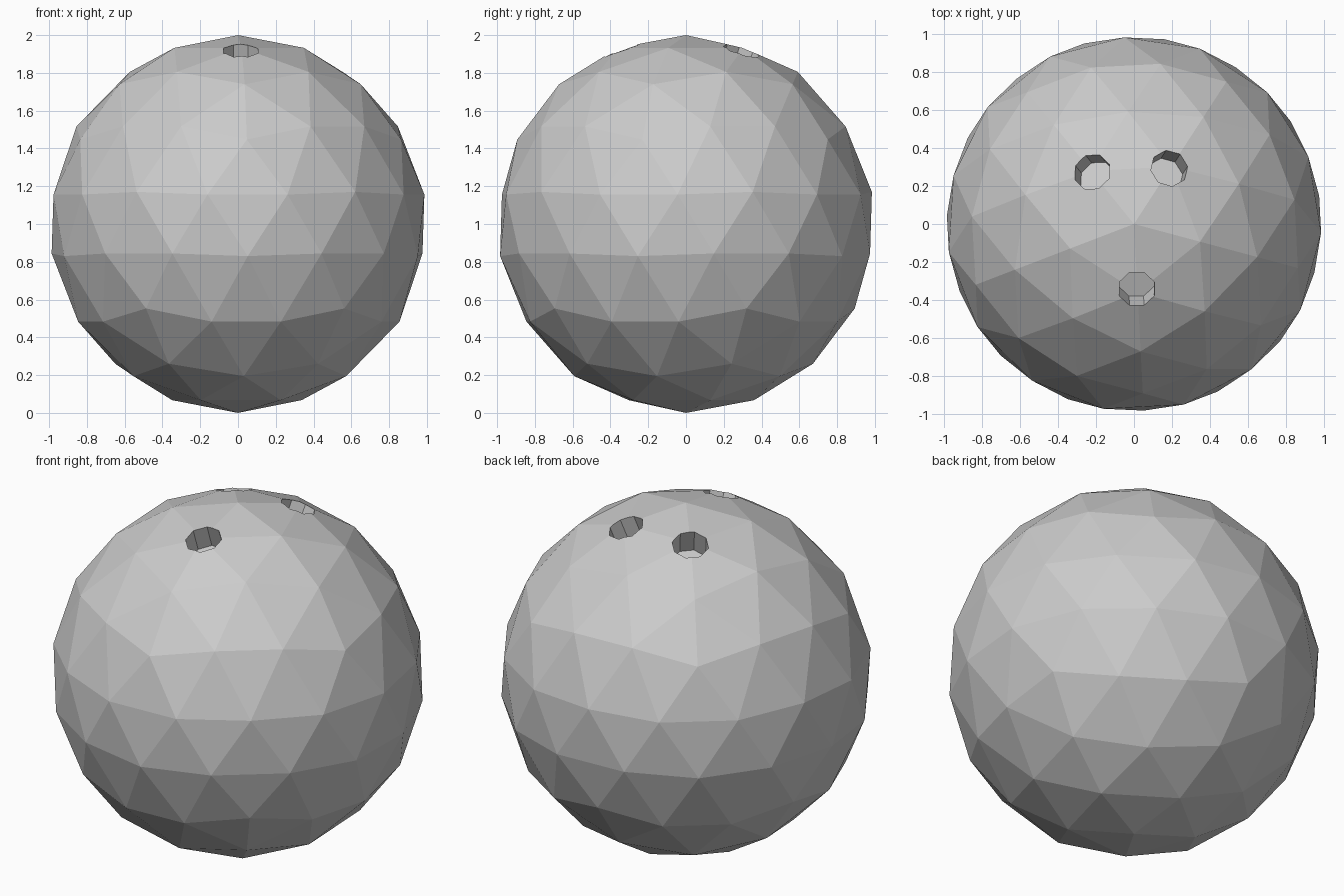
import bpy
import bmesh
from math import radians, sin, cos, atan
from mathutils import Vector, Matrix

RADIUS = 1.0
ROWS = 3            # edge divisions of each base triangle
SPIN = radians(-15)
CENTRE = Vector((0, 0, RADIUS))

if "Cube" in bpy.data.objects:
    bpy.data.objects.remove(bpy.data.objects["Cube"], do_unlink=True)

grey = bpy.data.materials.new("ball grey")
grey.use_nodes = True
grey.diffuse_color = (0.6, 0.6, 0.6, 1)
grey.node_tree.nodes["Principled BSDF"].inputs["Base Color"].default_value = (0.6, 0.6, 0.6, 1)


def new_object(name, bm):
    mesh = bpy.data.meshes.new(name)
    bm.to_mesh(mesh)
    bm.free()
    mesh.materials.append(grey)
    obj = bpy.data.objects.new(name, mesh)
    bpy.context.collection.objects.link(obj)
    return obj


def arc(a, b, t):
    """Point part-way along the great circle from a to b."""
    angle = a.angle(b)
    if angle == 0:
        return a.copy()
    return (a * sin((1 - t) * angle) + b * sin(t * angle)) / sin(angle)


def fill_triangle(bm, apex, left, right):
    """Divide a spherical triangle into rows running from its apex to its base."""
    rows = []
    for r in range(ROWS + 1):
        a, b = arc(apex, left, r / ROWS), arc(apex, right, r / ROWS)
        rows.append([bm.verts.new(arc(a, b, i / r if r else 0) * RADIUS + CENTRE)
                     for i in range(r + 1)])
    for upper, lower in zip(rows, rows[1:]):
        for i in range(len(upper)):
            bm.faces.new((upper[i], lower[i], lower[i + 1]))
            if i:
                bm.faces.new((upper[i - 1], lower[i], upper[i]))


# Ball: twenty base triangles, each divided along great circles
lat = atan(0.5)


def ring(k, side):
    az = SPIN + radians(72 * k + (0 if side > 0 else 36))
    return Vector((cos(lat) * cos(az), cos(lat) * sin(az), side * sin(lat)))


north, south = Vector((0, 0, 1)), Vector((0, 0, -1))
ball_bm = bmesh.new()
for k in range(5):
    up, up_next = ring(k, 1), ring(k + 1, 1)
    low, low_next = ring(k, -1), ring(k + 1, -1)
    fill_triangle(ball_bm, north, up, up_next)
    fill_triangle(ball_bm, low, up, up_next)
    fill_triangle(ball_bm, up_next, low, low_next)
    fill_triangle(ball_bm, south, low, low_next)
bmesh.ops.remove_doubles(ball_bm, verts=ball_bm.verts, dist=0.001)
bmesh.ops.recalc_face_normals(ball_bm, faces=ball_bm.faces)
ball = new_object("ball", ball_bm)

# Finger holes: eight-sided bores aimed at the centre (x, y, turn)
HOLE_RADIUS, HOLE_DEPTH = 0.1, 0.14
for name, x, y, turn in (("left_finger_hole", 0.19, 0.3, 8),
                         ("right_finger_hole", -0.225, 0.28, 22.5),
                         ("thumb_hole", 0.015, -0.35, 22.5)):
    direction = Vector((x, y, (1 - x * x - y * y) ** 0.5))
    aim = north.rotation_difference(direction).to_matrix().to_4x4()
    place = (Matrix.Translation(CENTRE + direction * 0.98) @ aim
             @ Matrix.Rotation(radians(turn), 4, "Z"))
    bm = bmesh.new()
    bmesh.ops.create_cone(bm, cap_ends=True, segments=8, radius1=HOLE_RADIUS,
                          radius2=HOLE_RADIUS, depth=2 * HOLE_DEPTH, matrix=place)
    cutter = new_object(name + "_cutter", bm)
    cutter.hide_render = True
    cutter.hide_set(True)
    bore = ball.modifiers.new(name, "BOOLEAN")
    bore.operation = "DIFFERENCE"
    bore.solver = "EXACT"
    bore.object = cutter
